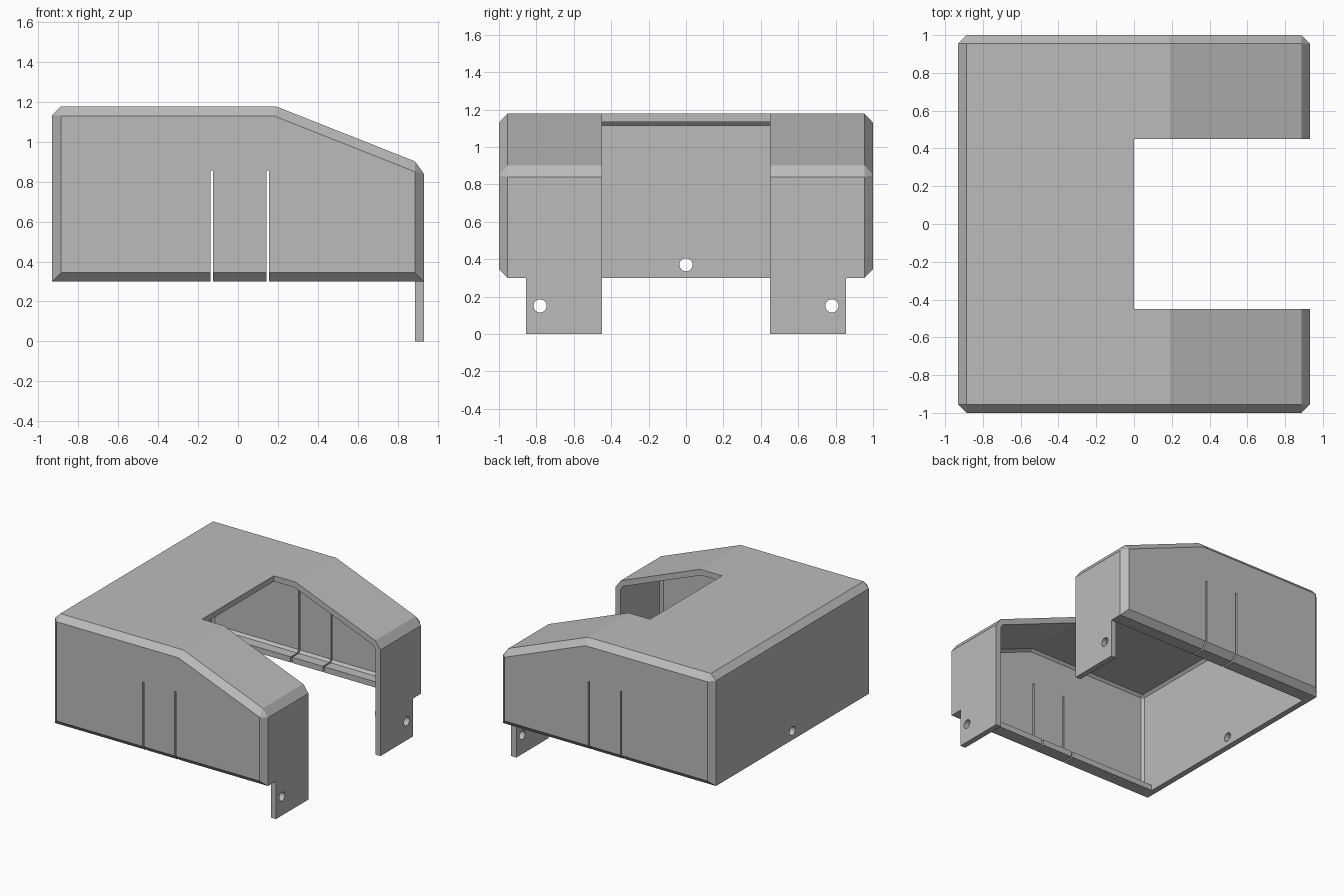
import bpy
import bmesh
from math import radians
from mathutils import Matrix

cube = bpy.data.objects.get("Cube")
if cube:
    bpy.data.objects.remove(cube, do_unlink=True)

END, WALL = 0.932, 0.045
INNER = END - WALL
FOOT, HOLE_R = 0.30, 0.035

GREY = (0.5, 0.5, 0.5, 1.0)
metal = bpy.data.materials.new("grey sheet metal")
metal.use_nodes = True
metal.diffuse_color = GREY
metal.node_tree.nodes["Principled BSDF"].inputs["Base Color"].default_value = GREY


def make_object(name, bm):
    bmesh.ops.recalc_face_normals(bm, faces=bm.faces[:])
    mesh = bpy.data.meshes.new(name)
    bm.to_mesh(mesh)
    bm.free()
    mesh.materials.append(metal)
    obj = bpy.data.objects.new(name, mesh)
    bpy.context.collection.objects.link(obj)
    return obj


def box(name, x0, x1, y0, y1, z0, z1):
    bm = bmesh.new()
    bmesh.ops.create_cube(bm, size=1)
    bmesh.ops.scale(bm, vec=(x1 - x0, y1 - y0, z1 - z0), verts=bm.verts)
    bmesh.ops.translate(bm, vec=((x0 + x1) / 2, (y0 + y1) / 2, (z0 + z1) / 2), verts=bm.verts)
    return make_object(name, bm)


def hole(x, y, z):
    bm = bmesh.new()
    matrix = Matrix.Translation((x, y, z)) @ Matrix.Rotation(radians(90), 4, 'Y')
    bmesh.ops.create_cone(bm, cap_ends=True, segments=32, radius1=HOLE_R,
                          radius2=HOLE_R, depth=0.2, matrix=matrix)
    return make_object("hole_cutter", bm)


def chamfered_solid(name, profile, y_profile, side, y_side):
    """Hull of a wide side profile and the smaller flat side faces."""
    bm = bmesh.new()
    for points, y in ((profile, y_profile), (side, y_side)):
        for s in (-1, 1):
            for x, z in points:
                bm.verts.new((x, s * y, z))
    bmesh.ops.convex_hull(bm, input=bm.verts[:])
    bmesh.ops.dissolve_limit(bm, angle_limit=radians(0.6), verts=bm.verts[:], edges=bm.edges[:])
    return make_object(name, bm)


def cut(target, cutters):
    """Subtract each cutter, bake the result and discard the cutters."""
    for cutter in cutters:
        cutter.hide_render = True
        mod = target.modifiers.new("cut", 'BOOLEAN')
        mod.operation = 'DIFFERENCE'
        mod.solver = 'EXACT'
        mod.object = cutter
    graph = bpy.context.evaluated_depsgraph_get()
    mesh = bpy.data.meshes.new_from_object(target.evaluated_get(graph))
    target.modifiers.clear()
    target.data = mesh
    for cutter in cutters:
        bpy.data.objects.remove(cutter, do_unlink=True)


# Outer body of the cover
cover = chamfered_solid(
    "cover_shell",
    [(-END, FOOT), (-END, 1.133), (-INNER, 1.178), (0.19, 1.178),
     (INNER, 0.902), (END, 0.84), (END, FOOT)], 0.955,
    [(-INNER, 0.345), (-INNER, 1.13), (0.18, 1.13), (INNER, 0.85), (INNER, 0.345)], 1.0)

# Hollow inside, leaving thin walls and folded bottom lips
hollow = chamfered_solid(
    "hollow_cutter",
    [(-INNER, 0.345), (-INNER, 1.114), (-0.868, 1.133), (0.181, 1.133),
     (0.867, 0.862), (INNER, 0.833), (INNER, 0.345)], 0.936,
    [(-0.868, 0.364), (-0.868, 1.114), (0.177, 1.114), (0.867, 0.842), (0.867, 0.364)], 0.955)
cutters = [hollow]

# Open bottom between the lips, and the wide notch in the right end
cutters.append(box("opening_cutter", 0.001 - INNER, INNER - 0.001, -0.855, 0.855, 0.1, 0.36))
cutters.append(box("notch_cutter", 0, 1.2, -0.45, 0.45, 0.1, 1.4))

# Narrow slots through both side walls and lips
for x in (-0.131, 0.15):
    cutters.append(box("slot_cutter", x - 0.006, x + 0.006, -1.1, 1.1, 0.1, 0.855))

# Screw hole in the closed end
cutters.append(hole(-0.91, 0, 0.37))
cut(cover, cutters)

# Mounting tabs below the two end panels, each with a screw hole
for name, s in (("front", -1), ("back", 1)):
    y0, y1 = sorted((s * 0.45, s * 0.855))
    tab = box(name + "_mounting_tab", INNER, END, y0, y1, 0, FOOT)
    cut(tab, [hole(0.91, s * 0.78, 0.15)])
